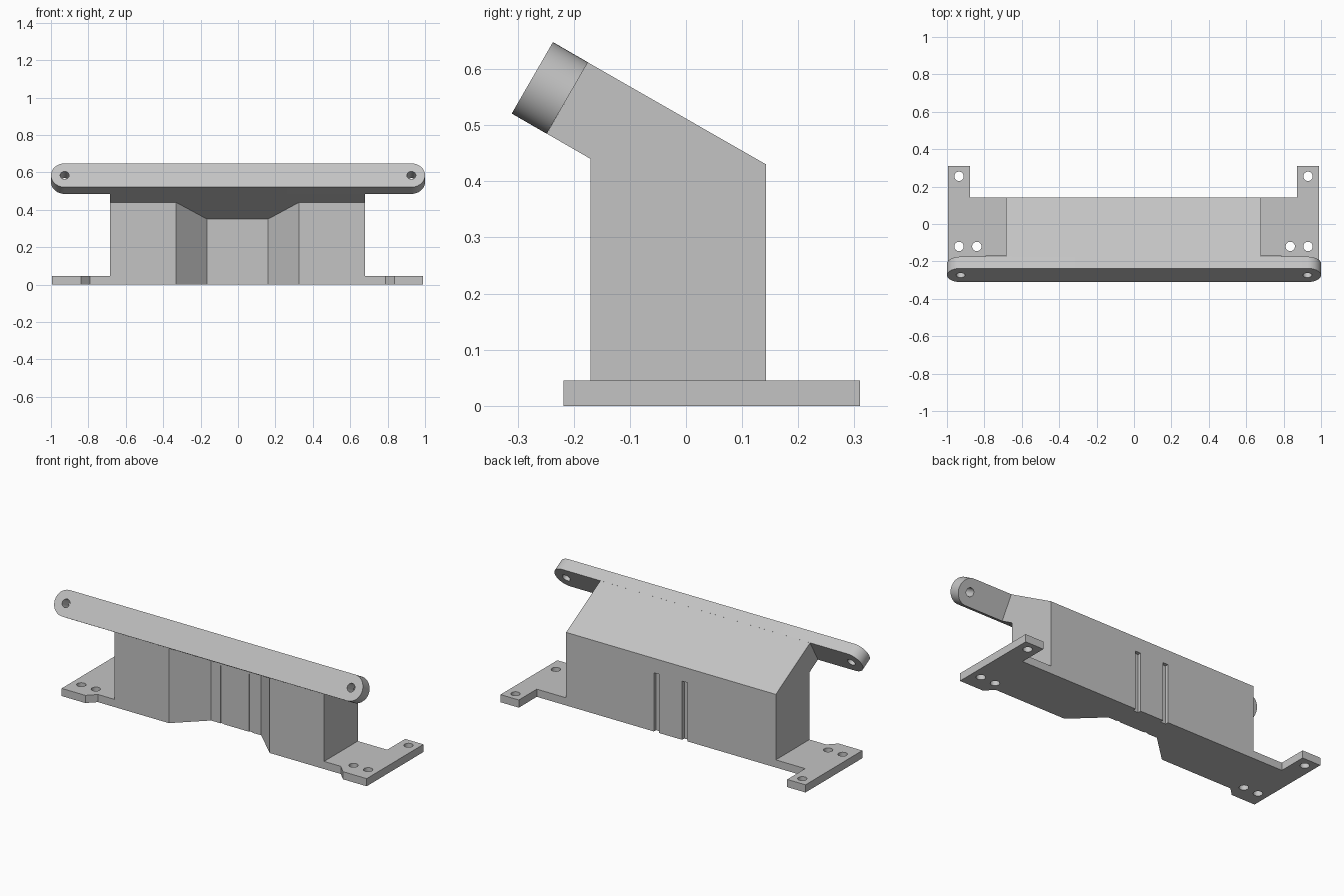
import bpy, bmesh, math
from mathutils import Matrix, Vector

if "Cube" in bpy.data.objects:
    bpy.data.objects.remove(bpy.data.objects["Cube"])

OFF = -0.0025          # body and feet sit a hair left of the bar
grey = bpy.data.materials.new("light_grey")
grey.diffuse_color = (0.55, 0.55, 0.55, 1)
grey.use_nodes = True
grey.node_tree.nodes["Principled BSDF"].inputs["Base Color"].default_value = grey.diffuse_color


def loft(name, bottom, top):
    """Closed solid between two matching point loops."""
    bm = bmesh.new()
    a = [bm.verts.new(p) for p in bottom]
    b = [bm.verts.new(p) for p in top]
    bm.faces.new(a[::-1])
    bm.faces.new(b)
    n = len(a)
    for i in range(n):
        j = (i + 1) % n
        bm.faces.new((a[i], a[j], b[j], b[i]))
    bmesh.ops.recalc_face_normals(bm, faces=bm.faces)
    me = bpy.data.meshes.new(name)
    bm.to_mesh(me)
    bm.free()
    me.materials.append(grey)
    ob = bpy.data.objects.new(name, me)
    bpy.context.collection.objects.link(ob)
    return ob


def prism(name, pts, z0, z1):
    return loft(name, [(x, y, z0) for x, y in pts], [(x, y, z1) for x, y in pts])


def circle(x, y, r, n=32):
    return [(x + r * math.cos(2 * math.pi * i / n), y + r * math.sin(2 * math.pi * i / n))
            for i in range(n)]


def rect(x0, x1, y0, y1):
    return [(x0, y0), (x1, y0), (x1, y1), (x0, y1)]


def cut(ob, cutters):
    bpy.context.view_layer.objects.active = ob
    for c in cutters:
        m = ob.modifiers.new("cut", 'BOOLEAN')
        m.operation, m.solver, m.object = 'DIFFERENCE', 'EXACT', c
        bpy.ops.object.modifier_apply(modifier=m.name)
        bpy.data.objects.remove(c)


# Body: bent side profile swept across the width
side = [(-0.17, 0), (0.143, 0), (0.143, 0.43), (-0.175, 0.612), (-0.248, 0.485), (-0.17, 0.44)]
body = loft("body", [(OFF - 0.682, y, z) for y, z in side], [(OFF + 0.682, y, z) for y, z in side])

# Front recess with splayed walls and a sloping ceiling
plan = [(-0.329, -0.171, 0.4398), (0.329, -0.171, 0.4398), (0.163, -0.014, 0.35), (-0.163, -0.014, 0.35)]
recess = loft("recess_cutter", [(x + OFF, y, -0.1) for x, y, z in plan],
              [(x + OFF, y, z) for x, y, z in plan])
cutters = [recess]

# Narrow upright grooves in the back and in the recess wall
for x in (-0.092, 0.092):
    cutters.append(prism("groove_cutter", rect(x - 0.017, x + 0.017, 0.123, 0.2), -0.1, 0.345))
    cutters.append(prism("groove_cutter", rect(x - 0.011, x + 0.011, -0.05, -0.009), -0.1, 0.34))
cut(body, cutters)

# Mounting feet, left and right, with three screw holes each
foot_plan = [(0.682, -0.17), (0.79, -0.17), (0.838, -0.218), (0.992, -0.218),
             (0.992, 0.31), (0.873, 0.31), (0.873, 0.143), (0.682, 0.143)]
for s, label in ((-1, "left"), (1, "right")):
    foot = prism(label + "_foot", [(s * x + OFF, y) for x, y in foot_plan], 0, 0.045)
    cut(foot, [prism("hole_cutter", circle(s * x + OFF, y, 0.025), -0.1, 0.1)
               for x, y in ((0.933, 0.255), (0.933, -0.12), (0.838, -0.12))])

# Tilted bar with round ends and a hole at each end
R, T, N = 0.0735, 0.072, 24
ends = []
for s in (1, -1):
    for i in range(N + 1):
        a = math.pi * (i / N - 0.5) + (0 if s == 1 else math.pi)
        ends.append((s * (1 - R) + R * math.cos(a), R * math.sin(a)))
bar = prism("mounting_bar", ends, 0, T)
cut(bar, [prism("hole_cutter", circle(s * 0.927, 0, 0.024), -0.1, 0.2) for s in (-1, 1)])
c, n = math.cos(math.radians(60)), math.sin(math.radians(60))
frame = Matrix(((1, 0, 0), (0, c, -n), (0, n, c))).to_4x4()
bar.data.transform(Matrix.Translation(Vector((0, -0.2115, 0.5485))) @ frame)

# Smooth the round parts, keep the edges sharp
bpy.ops.object.select_all(action='DESELECT')
for ob in bpy.context.collection.objects:
    ob.select_set(True)
bpy.context.view_layer.objects.active = body
bpy.ops.object.shade_smooth_by_angle(angle=math.radians(30))
